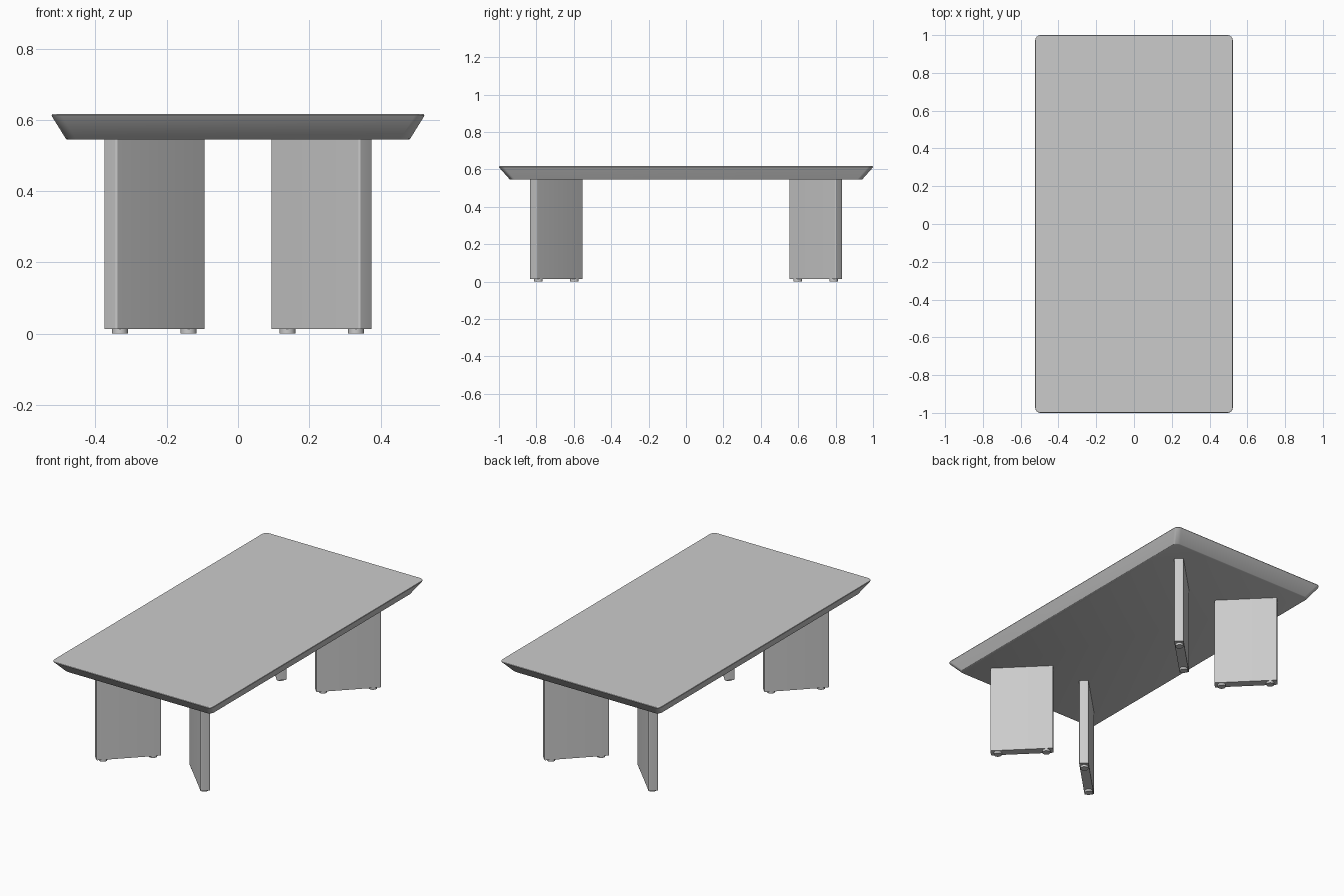
import bpy, bmesh, math
from mathutils import Matrix, Vector

if "Cube" in bpy.data.objects:
    bpy.data.objects.remove(bpy.data.objects["Cube"])


def ring(bm, hx, hy, r, z, n=8):
    """Rounded rectangle of vertices at height z."""
    verts = []
    for i, (sx, sy) in enumerate([(1, 1), (-1, 1), (-1, -1), (1, -1)]):
        for k in range(n + 1):
            a = math.pi / 2 * (i + k / n)
            verts.append(bm.verts.new((sx * (hx - r) + r * math.cos(a),
                                       sy * (hy - r) + r * math.sin(a), z)))
    return verts


def loft(name, sections, matrix=Matrix()):
    """Solid through a stack of rounded rectangles (hx, hy, radius, z)."""
    bm = bmesh.new()
    rings = [ring(bm, *s) for s in sections]
    for a, b in zip(rings, rings[1:]):
        for i in range(len(a)):
            j = (i + 1) % len(a)
            bm.faces.new((a[i], a[j], b[j], b[i]))
    bm.faces.new(rings[0][::-1])
    bm.faces.new(rings[-1])
    return finish(name, bm, matrix)


def finish(name, bm, matrix):
    bm.transform(matrix)
    bmesh.ops.recalc_face_normals(bm, faces=bm.faces)
    me = bpy.data.meshes.new(name)
    bm.to_mesh(me)
    bm.free()
    ob = bpy.data.objects.new(name, me)
    bpy.context.collection.objects.link(ob)
    bpy.ops.object.select_all(action='DESELECT')
    ob.select_set(True)
    bpy.context.view_layer.objects.active = ob
    bpy.ops.object.shade_smooth_by_angle(angle=math.radians(25))
    return ob


# Table top with an undercut, bevelled edge
loft("table_top", [
    (0.479, 0.939, 0.028, 0.545),
    (0.483, 0.943, 0.028, 0.547),
    (0.521, 0.997, 0.028, 0.608),
    (0.523, 1.000, 0.028, 0.612),
    (0.522, 0.999, 0.028, 0.615),
    (0.519, 0.996, 0.026, 0.617)])

# Plank legs pointing diagonally inwards, each on two small feet
for fx, side in ((-1, "left"), (1, "right")):
    for fy, end in ((-1, "front"), (1, "back")):
        angle = math.atan2(fy, fx)
        angle = math.copysign(math.pi / 4 if fx > 0 else 3 * math.pi / 4, angle)
        place = Matrix.Translation((fx * 0.235, fy * 0.693, 0)) @ Matrix.Rotation(angle, 4, 'Z')
        loft(f"{end}_{side}_leg", [(0.176, 0.026, 0.006, 0.013),
                                   (0.176, 0.026, 0.006, 0.546)], place)
        bm = bmesh.new()
        for d in (-0.136, 0.136):
            bmesh.ops.create_cone(bm, cap_ends=True, segments=24, radius1=0.0225,
                                  radius2=0.0225, depth=0.014,
                                  matrix=Matrix.Translation((d, 0, 0.007)))
        finish(f"{end}_{side}_feet", bm, place)
